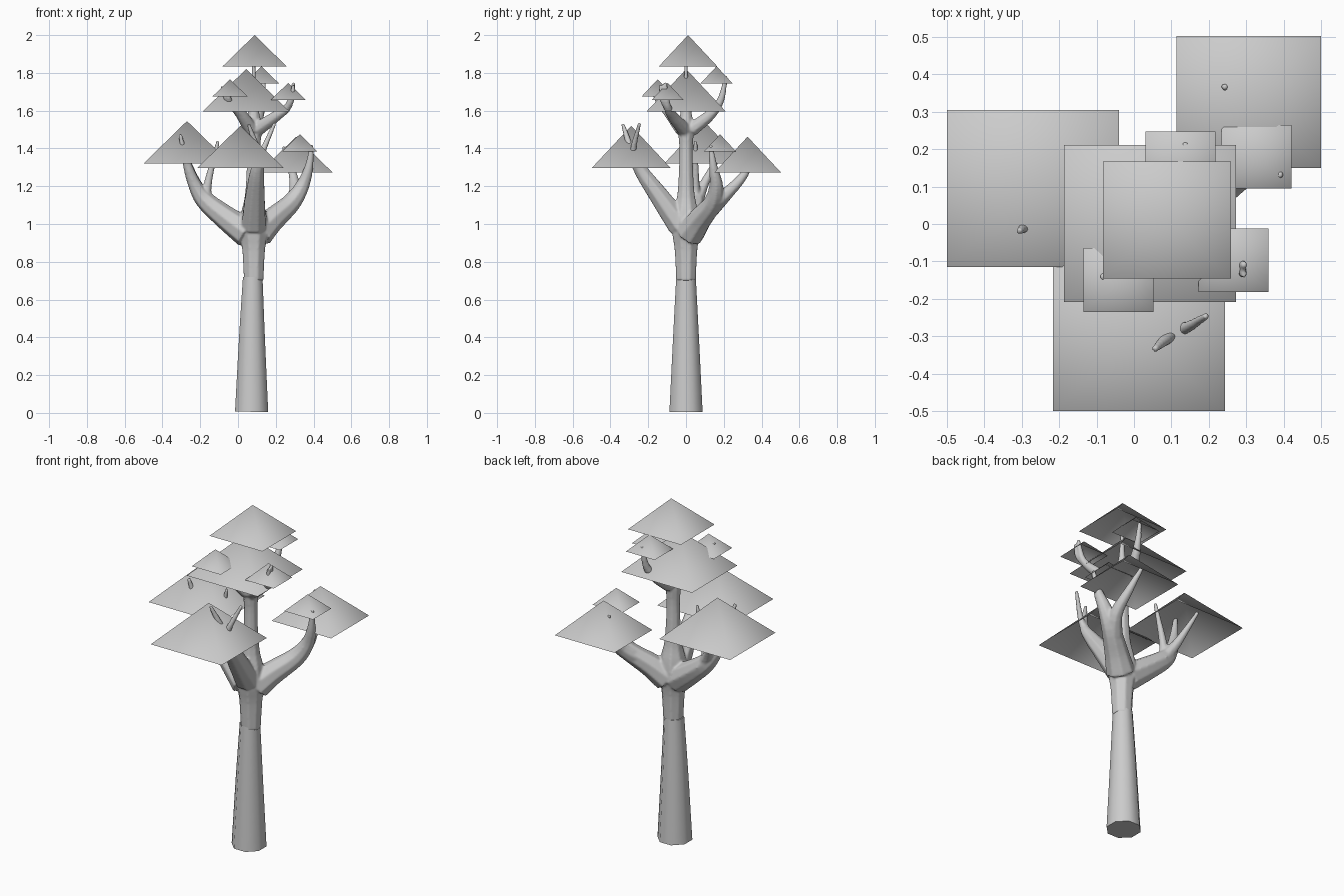
import bpy, bmesh, math
from mathutils import Vector

if "Cube" in bpy.data.objects:
    bpy.data.objects.remove(bpy.data.objects["Cube"])


def finish(bm, name):
    bmesh.ops.recalc_face_normals(bm, faces=bm.faces)
    me = bpy.data.meshes.new(name)
    bm.to_mesh(me)
    bm.free()
    for p in me.polygons:
        p.use_smooth = len(p.vertices) < 5
    ob = bpy.data.objects.new(name, me)
    bpy.context.collection.objects.link(ob)
    return ob


def catmull(a, b, c, d, t):
    return 0.5 * (2 * b + (c - a) * t + (2 * a - 5 * b + 4 * c - d) * t * t
                  + (3 * b - a - 3 * c + d) * t ** 3)


def tube(bm, pts, sides=8, steps=4):
    """Tube along a smoothed path of (x, y, z, radius)."""
    p = [Vector(q) for q in pts]
    p = [2 * p[0] - p[1]] + p + [2 * p[-1] - p[-2]]
    path = [catmull(*p[i:i + 4], s / steps)
            for i in range(len(p) - 3) for s in range(steps)] + [p[-2]]
    pos = [Vector(q[:3]) for q in path]
    rings, side, prev = [], Vector((1, 0, 0)), None
    for i, c in enumerate(pos):
        tan = (pos[min(i + 1, len(pos) - 1)] - pos[max(i - 1, 0)]).normalized()
        if prev is not None:
            side = prev.rotation_difference(tan) @ side
        side = (side - tan * side.dot(tan)).normalized()
        up, prev, r = tan.cross(side), tan, path[i][3]
        angles = [2 * math.pi * (k + 0.5) / sides for k in range(sides)]
        rings.append([bm.verts.new(c + r * (side * math.cos(a) + up * math.sin(a)))
                      for a in angles])
    for a, b in zip(rings, rings[1:]):
        for k in range(sides):
            n = (k + 1) % sides
            bm.faces.new((a[k], a[n], b[n], b[k]))
    bm.faces.new(rings[0][::-1])
    bm.faces.new(rings[-1])


def limb(bm, r0, *pts, r1=0.01):
    """Branch whose radius tapers evenly from r0 to r1."""
    n = len(pts) - 1
    tube(bm, [(*p, r0 + (r1 - r0) * i / n) for i, p in enumerate(pts)])


def canopy(name, x, y, top, w):
    """Open four-sided leaf pyramid of fixed proportions."""
    bm = bmesh.new()
    hx, hy, z = w / 2, w * 0.456, top - w * 0.488
    base = [bm.verts.new((x + sx * hx, y + sy * hy, z))
            for sx, sy in ((-1, -1), (1, -1), (1, 1), (-1, 1))]
    tip = bm.verts.new((x, y, top))
    for k in range(4):
        bm.faces.new((base[k], base[(k + 1) % 4], tip))
    finish(bm, name)


# Lower trunk, eight-sided
bm = bmesh.new()
tube(bm, [(.072, 0, .006, .095), (.074, 0, .4, .074), (.078, 0, .72, .056)])
finish(bm, "trunk")

# Upper trunk: height and radius up a straight stem
bm = bmesh.new()
tube(bm, [(.083, 0, z, r) for z, r in
          ((.7, .055), (.86, .064), (.97, .08), (1.06, .07), (1.17, .047),
           (1.38, .037), (1.5, .044), (1.6, .03), (1.72, .015), (1.87, .01))])

# Left bough and twigs
limb(bm, .08, (.05, 0, .95), (-.06, .03, 1.03), (-.17, .05, 1.12),
     (-.225, .04, 1.2), (-.27, .01, 1.32), (-.307, -.02, 1.475))
limb(bm, .04, (-.14, .045, 1.08), (-.165, .05, 1.18), (-.105, .05, 1.44))
limb(bm, .04, (-.15, .05, 1.1), (-.22, .1, 1.22), (-.285, .19, 1.39))

# Right bough and twigs
limb(bm, .08, (.11, .02, .95), (.18, .07, 1.02), (.28, .14, 1.11),
     (.34, .16, 1.2), (.375, .145, 1.3), (.391, .13, 1.42))
limb(bm, .05, (.25, .13, 1.08), (.3, .21, 1.155), (.29, .31, 1.265), (.24, .37, 1.41))

# Front bough and twig
limb(bm, .07, (.082, -.03, .99), (.09, -.14, 1.145), (.1, -.23, 1.27),
     (.11, -.28, 1.36), (.055, -.335, 1.53))
limb(bm, .027, (.105, -.25, 1.31), (.13, -.28, 1.385), (.195, -.245, 1.535))

# Crown boughs and twigs
limb(bm, .04, (.1, -.01, 1.5), (.2, -.07, 1.57), (.27, -.1, 1.63), (.295, -.11, 1.75))
limb(bm, .02, (.25, -.09, 1.6), (.285, -.125, 1.66), (.293, -.135, 1.735))
limb(bm, .04, (.07, -.02, 1.5), (.01, -.09, 1.59), (-.05, -.14, 1.65), (-.085, -.14, 1.73))
limb(bm, .018, (-.03, -.12, 1.63), (-.05, -.16, 1.67), (-.035, -.165, 1.735))
limb(bm, .04, (.087, .03, 1.5), (.11, .13, 1.58), (.13, .185, 1.66), (.137, .212, 1.785))
branches = finish(bm, "branches")

# Fuse the limbs into one skin with soft crotches
fuse = branches.modifiers.new("fuse", 'REMESH')
fuse.mode = 'VOXEL'
fuse.voxel_size = 0.006
fuse.use_smooth_shade = True
soft = branches.modifiers.new("soften", 'SMOOTH')
soft.factor = 0.5
soft.iterations = 8

# Leaf pyramids: centre x, centre y, tip height, width
leaves = [(.088, .011, 2.0, .343), (.043, .001, 1.82, .46), (-.27, .095, 1.545, .46),
          (.013, -.29, 1.52, .46), (.307, .326, 1.462, .386), (.327, .18, 1.475, .187),
          (.124, .162, 1.835, .187), (.266, -.097, 1.747, .187), (-.042, -.15, 1.766, .187)]
for i, leaf in enumerate(leaves):
    canopy(f"leaf_canopy_{i + 1}", *leaf)
